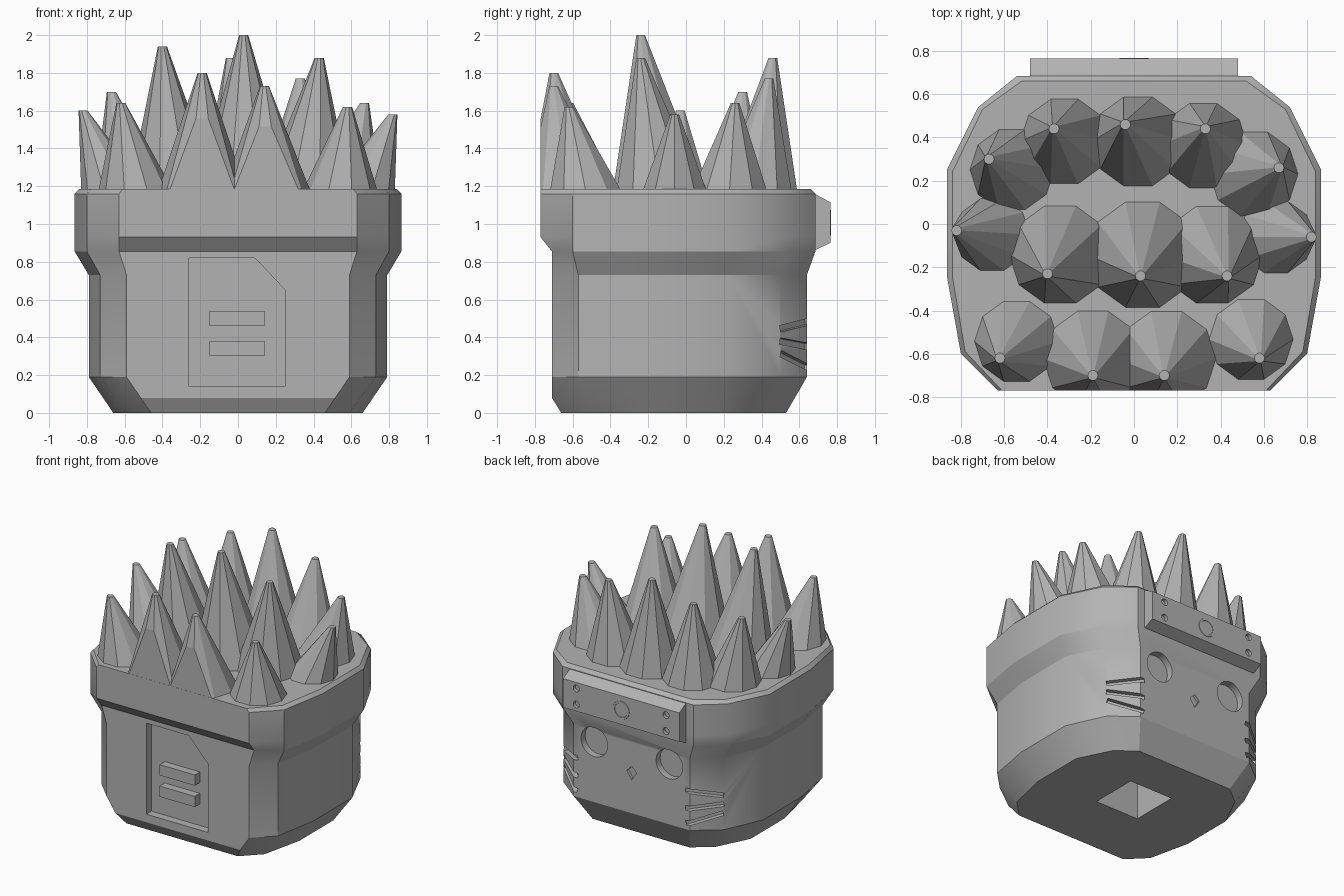
import bpy, bmesh, math
from mathutils import Vector, Matrix

if "Cube" in bpy.data.objects:
    bpy.data.objects.remove(bpy.data.objects["Cube"])

grey = bpy.data.materials.new("plain_grey")
grey.use_nodes = True
grey.diffuse_color = (0.45, 0.45, 0.45, 1)
grey.node_tree.nodes["Principled BSDF"].inputs["Base Color"].default_value = (0.45, 0.45, 0.45, 1)


def make(name, bm):
    bmesh.ops.recalc_face_normals(bm, faces=bm.faces[:])
    me = bpy.data.meshes.new(name)
    bm.to_mesh(me)
    bm.free()
    ob = bpy.data.objects.new(name, me)
    ob.data.materials.append(grey)
    bpy.context.collection.objects.link(ob)
    return ob


def select(ob):
    bpy.ops.object.select_all(action='DESELECT')
    ob.select_set(True)
    bpy.context.view_layer.objects.active = ob


def loft(name, rings):
    bm = bmesh.new()
    loops = [[bm.verts.new(p) for p in ring] for ring in rings]
    for a, b in zip(loops, loops[1:]):
        for i in range(len(a)):
            j = (i + 1) % len(a)
            bm.faces.new((a[i], a[j], b[j], b[i]))
    bm.faces.new(loops[0])
    bm.faces.new(loops[-1])
    return make(name, bm)


def prism(name, outline, y0, y1):
    """Extrude an (x, z) outline along y."""
    return loft(name, [[(x, y, z) for x, z in outline] for y in (y0, y1)])


def rect(x0, x1, z0, z1):
    return [(x0, z0), (x1, z0), (x1, z1), (x0, z1)]


def circle(x, z, r, n=24):
    return [(x + r * math.cos(math.tau * i / n), z + r * math.sin(math.tau * i / n)) for i in range(n)]


def cut(ob, cutters):
    for c in cutters:
        c.hide_render = True
        m = ob.modifiers.new("cut", 'BOOLEAN')
        m.operation, m.object, m.solver = 'DIFFERENCE', c, 'EXACT'
        select(ob)
        bpy.ops.object.modifier_apply(modifier=m.name)
        bpy.data.objects.remove(c)


# Head: mirrored half outlines stacked from base to headband top
def ring(z, half):
    return [(x, y, z) for x, y in half] + [(-x, y, z) for x, y in reversed(half)]


base = [(.46, -.66), (.59, -.53), (.66, -.22), (.66, .18), (.54, .42), (.40, .53)]
body = [(.59, -.71), (.73, -.57), (.79, -.24), (.79, .22), (.66, .50), (.48, .64)]
band = [(.63, -.77), (.80, -.60), (.865, -.24), (.865, .25), (.72, .54), (.54, .685)]
rim = [(.61, -.77), (.78, -.59), (.84, -.24), (.84, .24), (.70, .53), (.52, .66)]
low = [tuple(Vector(a).lerp(Vector(b), .42)) for a, b in zip(base, body)]
low[0] = (.515, -.71)
under = [(.63, -.71)] + band[1:]
head = loft("head", [ring(0, base), ring(.08, low), ring(.19, body), ring(.73, body),
                     ring(.855, under), ring(.93, band), ring(1.16, band), ring(1.185, rim)])

# Recesses: panel, eyes, nose, whiskers, socket in the base
panel = [(-.26, .14), (.25, .14), (.25, .65), (.09, .82), (-.26, .82)]
cutters = [prism("panel_cut", panel, -.9, -.65)]
for s in (-1, 1):
    cutters.append(prism("eye_cut", circle(s * .31, .64, .11), .59, .66))
    for z, tilt in ((.465, .15), (.365, -.12), (.275, -.3)):
        bm = bmesh.new()
        bmesh.ops.create_cube(bm, size=1)
        bm.transform(Matrix.Translation((s * .56, .578, z))
                     @ Matrix.Rotation(-s * .66, 4, 'Z')
                     @ Matrix.Rotation(s * tilt, 4, 'Y')
                     @ Matrix.Diagonal((.26, .07, .035, 1)))
        cutters.append(make("whisker_cut", bm))
cutters.append(prism("nose_cut", [(0, .44), (.04, .50), (0, .54), (-.04, .50)], .62, .70))
cutters.append(prism("socket_cut", rect(-.18, .18, -.1, .6), -.18, .18))
cut(head, cutters)
select(head)
bpy.ops.object.shade_smooth_by_angle(angle=math.radians(30))

# Raised bars inside the panel
for i, z in enumerate((.30, .46)):
    prism(f"panel_bar_{i + 1}", rect(-.15, .14, z, z + .08), -.71, -.64)

# Headband plate with sloped top and bottom, rivet holes and ring ornament
plate = loft("headband_plate", [[(x, y, z) for x, z in rect(-.48, .48, a, b)]
                                for y, a, b in ((.64, .865, 1.16), (.69, .865, 1.155), (.765, .90, 1.115))])
cut(plate, [prism("rivet_cut", circle(x, z, .025, 16), .74, .80) for x in (-.37, .37) for z in (.95, 1.07)])
bpy.ops.mesh.primitive_torus_add(major_radius=.06, minor_radius=.014, major_segments=20, minor_segments=6,
                                 location=(0, .755, 1.007), rotation=(math.pi / 2, 0, 0))
ornament = bpy.context.object
ornament.name = "plate_ring"
ornament.data.materials.append(grey)

# Hair spikes: tip position, then base centre and radius
spikes = [
    (-.67, .30, 1.70, -.56, .25, .20), (-.37, .44, 1.78, -.32, .38, .21),
    (-.04, .46, 1.88, .02, .38, .22), (.33, .44, 1.77, .32, .36, .21),
    (.67, .26, 1.64, .55, .23, .21), (-.82, -.03, 1.60, -.65, -.05, .18),
    (.82, -.06, 1.58, .65, -.06, .18), (-.40, -.23, 1.94, -.34, -.14, .24),
    (.03, -.24, 2.0, .04, -.14, .26), (.43, -.24, 1.88, .36, -.14, .24),
    (-.62, -.62, 1.64, -.54, -.54, .20), (-.19, -.70, 1.80, -.19, -.62, .235),
    (.14, -.70, 1.73, .15, -.62, .235), (.58, -.62, 1.62, .54, -.53, .20),
]
for i, (tx, ty, tz, bx, by, r) in enumerate(spikes):
    rings = [[(x, y, z) for x, y in circle(cx, cy, rad, 10)]
             for cx, cy, z, rad in ((bx, by, 1.17, r), (tx, ty, tz, .024))]
    spike = loft(f"hair_spike_{i + 1}", rings)
    # Flatten the front spikes against the front plane
    bm = bmesh.new()
    bm.from_mesh(spike.data)
    geom = bm.verts[:] + bm.edges[:] + bm.faces[:]
    cutline = bmesh.ops.bisect_plane(bm, geom=geom, plane_co=(0, -.769, 0), plane_no=(0, -1, 0),
                                     clear_outer=True)["geom_cut"]
    edges = [e for e in cutline if isinstance(e, bmesh.types.BMEdge)]
    if edges:
        bmesh.ops.holes_fill(bm, edges=edges, sides=0)
    bm.to_mesh(spike.data)
    bm.free()
